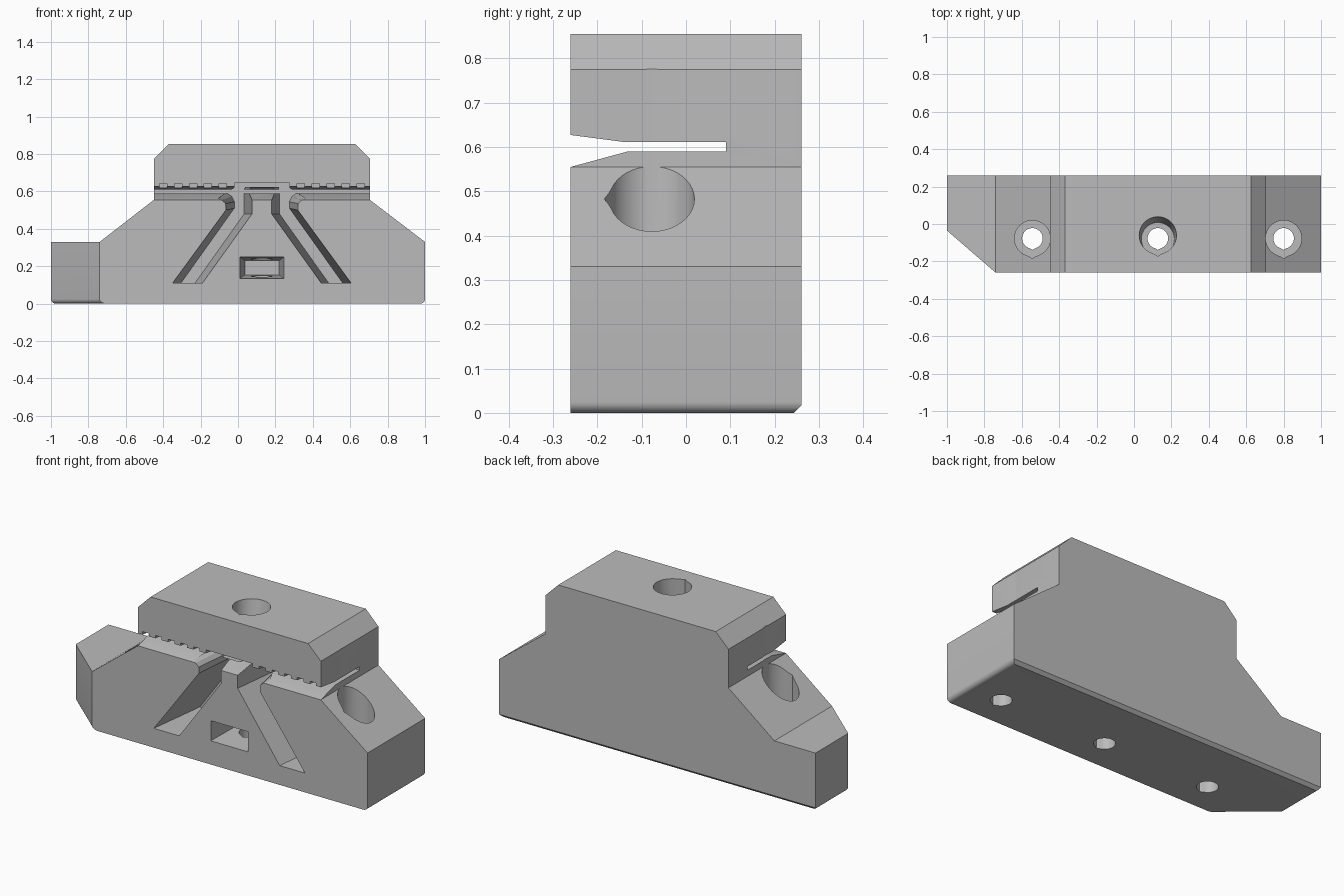
import bpy, bmesh, math
from mathutils import Vector

if "Cube" in bpy.data.objects:
    bpy.data.objects.remove(bpy.data.objects["Cube"])

grey = bpy.data.materials.new("plain_grey")
grey.use_nodes = True
grey.diffuse_color = (0.5, 0.5, 0.5, 1)
grey.node_tree.nodes["Principled BSDF"].inputs["Base Color"].default_value = (0.5, 0.5, 0.5, 1)

MID = 0.1275     # symmetry plane of the jaw
HALF = 0.26      # half thickness in y


def loft(name, ring_a, ring_b):
    """Closed solid between two matching rings of 3D points."""
    bm = bmesh.new()
    a = [bm.verts.new(p) for p in ring_a]
    b = [bm.verts.new(p) for p in ring_b]
    bm.faces.new(a)
    bm.faces.new(b[::-1])
    n = len(a)
    for i in range(n):
        j = (i + 1) % n
        bm.faces.new((a[j], a[i], b[i], b[j]))
    bmesh.ops.recalc_face_normals(bm, faces=bm.faces)
    me = bpy.data.meshes.new(name)
    bm.to_mesh(me)
    bm.free()
    ob = bpy.data.objects.new(name, me)
    bpy.context.collection.objects.link(ob)
    me.materials.append(grey)
    return ob


def xz(points, y, mirror=False):
    return [((2 * MID - x) if mirror else x, y, z) for x, z in points]


def yz(points, x):
    return [(x, y, z) for y, z in points]


def box(name, x0, x1, y0, y1, z0, z1):
    r = [(x0, z0), (x1, z0), (x1, z1), (x0, z1)]
    return loft(name, xz(r, y0), xz(r, y1))


def teardrop(x, y, z, r, n=40):
    """Circle with a slight point towards the front."""
    ring = []
    for i in range(n):
        a = math.tau * i / n - math.pi / 2
        k = 1.12 if i == 0 else 1.03 if i in (1, n - 1) else 1
        ring.append((x + r * k * math.cos(a), y + r * k * math.sin(a), z))
    return ring


# Body: side profile pushed through the thickness
profile = [(-1, 0), (1, 0), (1, 0.33), (0.705, 0.555), (0.705, 0.775), (0.625, 0.855),
           (-0.37, 0.855), (-0.45, 0.775), (-0.45, 0.555), (-0.74, 0.33), (-1, 0.33)]
body = loft("clamp_body", xz(profile, -HALF), xz(profile, HALF))


def slice_off(bm, point, normal):
    geom = bm.verts[:] + bm.edges[:] + bm.faces[:]
    cut = bmesh.ops.bisect_plane(bm, geom=geom, plane_co=point, plane_no=normal,
                                 clear_outer=True)["geom_cut"]
    bmesh.ops.contextual_create(bm, geom=[e for e in cut if isinstance(e, bmesh.types.BMEdge)])


bm = bmesh.new()
bm.from_mesh(body.data)
# Angled front corner of the foot
slice_off(bm, Vector((-1, -0.035, 0)), Vector((-0.225, -0.26, 0)).normalized())
# Rounded lower end edges
ends = [e for e in bm.edges if max(v.co.z for v in e.verts) < 0.001
        and abs(e.verts[0].co.x - e.verts[1].co.x) < 0.5]
bmesh.ops.bevel(bm, geom=ends, offset=0.025, segments=6, profile=0.5, affect='EDGES')
# Small chamfer along the lower back edge
slice_off(bm, Vector((0, HALF, 0.017)), Vector((0, 1, -1)).normalized())
bmesh.ops.recalc_face_normals(bm, faces=bm.faces)
bm.to_mesh(body.data)
bm.free()

cutters = []

# Jaw slit, flared at the mouth
slit = [(-0.27, 0.552), (-0.13, 0.59), (0.09, 0.59), (0.09, 0.611), (-0.14, 0.611), (-0.27, 0.628)]
cutters.append(loft("slit_cutter", yz(slit, -1.1), yz(slit, 1.1)))

# Two drafted diagonal grooves around the centre post
front = [(-0.35, 0.11), (-0.19, 0.11), (0.075, 0.48), (0.075, 0.645), (-0.02, 0.645),
         (-0.02, 0.62), (-0.11, 0.56), (-0.085, 0.553), (-0.066, 0.535), (-0.065, 0.5)]
back = [(-0.305, 0.11), (-0.23, 0.11), (0.033, 0.48), (0.033, 0.645), (-0.02, 0.645),
        (-0.02, 0.62), (-0.06, 0.592), (-0.035, 0.575), (-0.019, 0.545), (-0.02, 0.51)]
for side, flip in (("right", False), ("left", True)):
    cutters.append(loft(side + "_groove_cutter", xz(front, -0.261, flip), xz(back, 0.091, flip)))

# Gap over the centre post, with a sloped end
gap = [(-0.27, 0.625), (0.055, 0.625), (0.092, 0.589), (0.092, 0.646), (-0.27, 0.646)]
cutters.append(loft("post_gap_cutter", yz(gap, -0.018), yz(gap, 2 * MID + 0.018)))

# Teeth notches under the upper jaw
for i in range(5):
    for s in (-1, 1):
        c = MID + s * (0.208 + 0.08 * i)
        cutters.append(box("notch_cutter", c - 0.02, c + 0.02, -0.27, -0.2, 0.6, 0.643))

# Drafted nut pocket in the front
outer = [(0.01, 0.135), (0.245, 0.135), (0.245, 0.25), (0.01, 0.25)]
inner = [(0.037, 0.153), (0.22, 0.153), (0.22, 0.23), (0.037, 0.23)]
cutters.append(loft("pocket_cutter", xz(outer, -0.261), xz(inner, 0.02)))

# Screw holes and their counterbores
for x in (-0.543, MID, 0.8):
    cutters.append(loft("hole_cutter", teardrop(x, -0.077, -0.1, 0.055),
                        teardrop(x, -0.077, 1, 0.055)))
for x in (-0.543, 0.8):
    cutters.append(loft("bore_cutter", teardrop(x, -0.077, 0.2, 0.096),
                        teardrop(x, -0.077, 1, 0.096)))
cutters.append(loft("top_bore_cutter", teardrop(MID, -0.08, 0.7, 0.088),
                    teardrop(MID, -0.06, 0.86, 0.1)))

# Cut everything out of the body
bpy.context.view_layer.objects.active = body
for cutter in cutters:
    cutter.hide_render = True
    mod = body.modifiers.new("cut", 'BOOLEAN')
    mod.operation = 'DIFFERENCE'
    mod.solver = 'EXACT'
    mod.object = cutter
    bpy.ops.object.modifier_apply(modifier=mod.name)
    bpy.data.objects.remove(cutter)

bpy.ops.object.select_all(action='DESELECT')
body.select_set(True)
bpy.ops.object.shade_smooth_by_angle(angle=math.radians(25))
